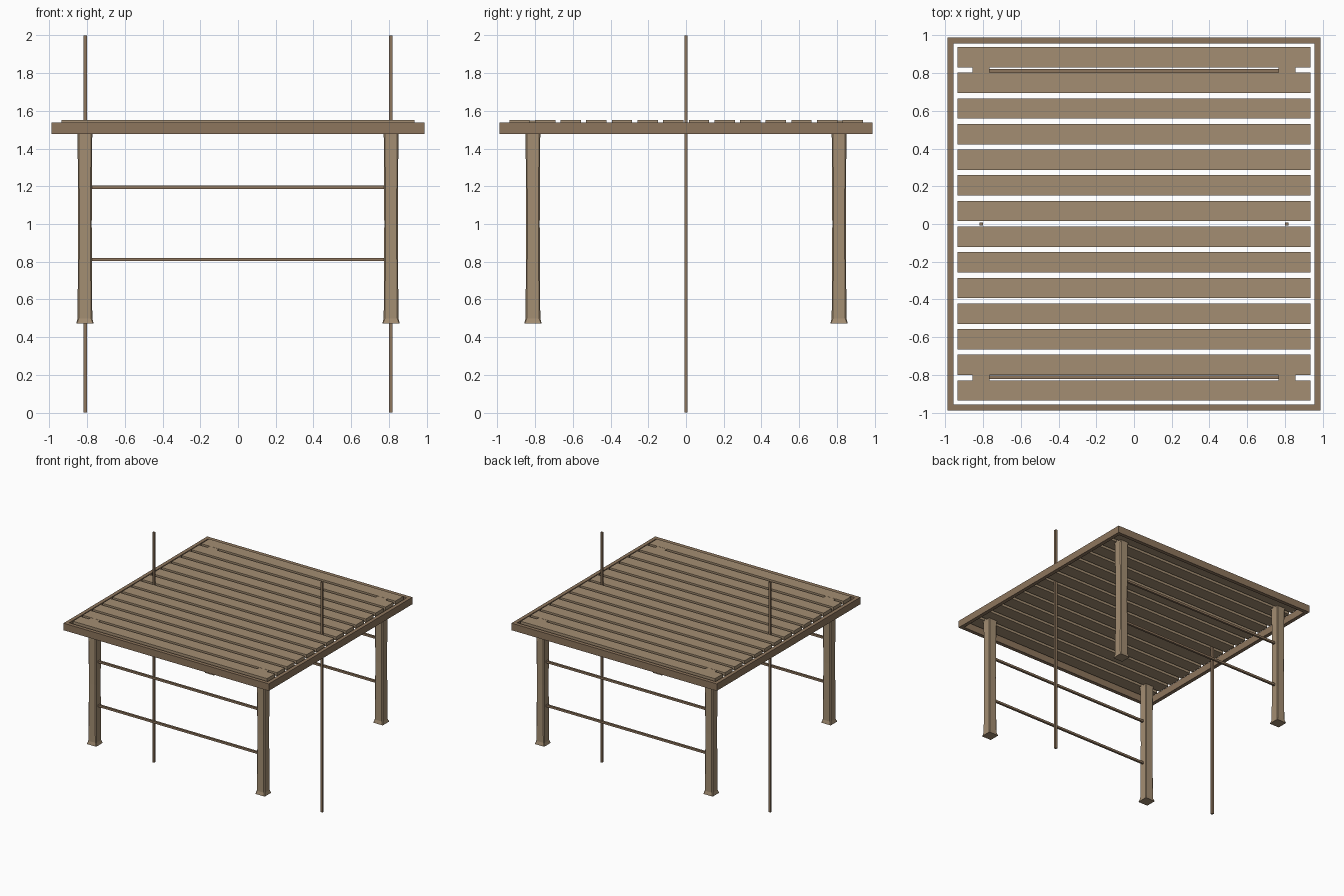
import bpy, bmesh

if "Cube" in bpy.data.objects:
    bpy.data.objects.remove(bpy.data.objects["Cube"])


def material(name, color):
    m = bpy.data.materials.new(name)
    m.diffuse_color = (*color, 1)
    m.use_nodes = True
    m.node_tree.nodes["Principled BSDF"].inputs["Base Color"].default_value = m.diffuse_color
    return m


light_wood = material("light_wood", (0.37, 0.27, 0.17))
dark_wood = material("dark_wood", (0.27, 0.18, 0.11))


def loft(name, rings, mat, closed=False):
    """Join rings of points into a skin, capped or closed on itself."""
    bm = bmesh.new()
    loops = [[bm.verts.new(p) for p in ring] for ring in rings]
    n = len(loops[0])
    pairs = list(zip(loops, loops[1:]))
    if closed:
        pairs.append((loops[-1], loops[0]))
    else:
        bm.faces.new(loops[0])
        bm.faces.new(loops[-1])
    for a, b in pairs:
        for i in range(n):
            j = (i + 1) % n
            bm.faces.new((a[i], a[j], b[j], b[i]))
    bmesh.ops.recalc_face_normals(bm, faces=bm.faces)
    me = bpy.data.meshes.new(name)
    bm.to_mesh(me)
    bm.free()
    me.materials.append(mat)
    ob = bpy.data.objects.new(name, me)
    bpy.context.collection.objects.link(ob)
    return ob


def square(h, z):
    return [(-h, -h, z), (h, -h, z), (h, h, z), (-h, h, z)]


def box(name, lo, hi, mat):
    (x0, y0, z0), (x1, y1, z1) = lo, hi
    rings = [[(x0, y0, z), (x1, y0, z), (x1, y1, z), (x0, y1, z)] for z in (z0, z1)]
    return loft(name, rings, mat)


def chamfered(h, c, z):
    k = h - c
    return [(-k, -h, z), (k, -h, z), (h, -k, z), (h, k, z),
            (k, h, z), (-k, h, z), (-h, k, z), (-h, -k, z)]


# Square rim around the table top
loft("top_frame", [square(0.988, 1.477), square(0.988, 1.538),
                   square(0.956, 1.538), square(0.956, 1.477)], dark_wood, closed=True)

# Fourteen slats with narrow gaps
for i in range(14):
    y = -0.882 + i * 0.1358
    box(f"slat_{i + 1}", (-0.935, y - 0.054, 1.52), (0.935, y + 0.054, 1.55), light_wood)

# Corner posts, chamfered shafts flaring at both ends
profile = [(0.046, 0.003, 0.472), (0.039, 0.007, 0.50), (0.036, 0.007, 1.0),
           (0.039, 0.007, 1.50), (0.046, 0.003, 1.549)]
for sx, side in ((-1, "left"), (1, "right")):
    for sy, end in ((-1, "front"), (1, "back")):
        post = loft(f"{end}_{side}_post", [chamfered(*p) for p in profile], light_wood)
        post.location = (sx * 0.811, sy * 0.811, 0)

# Two rails between the posts on front and back
for sy, end in ((-1, "front"), (1, "back")):
    for z, level in ((0.812, "lower"), (1.194, "upper")):
        y = sy * 0.811
        box(f"{end}_{level}_rail", (-0.777, y - 0.009, z - 0.009),
            (0.777, y + 0.009, z + 0.009), dark_wood)

# Tall thin poles through the middle of each side
for sx, side in ((-1, "left"), (1, "right")):
    x = sx * 0.81
    box(f"{side}_pole", (x - 0.009, -0.009, 0), (x + 0.009, 0.009, 2), dark_wood)
